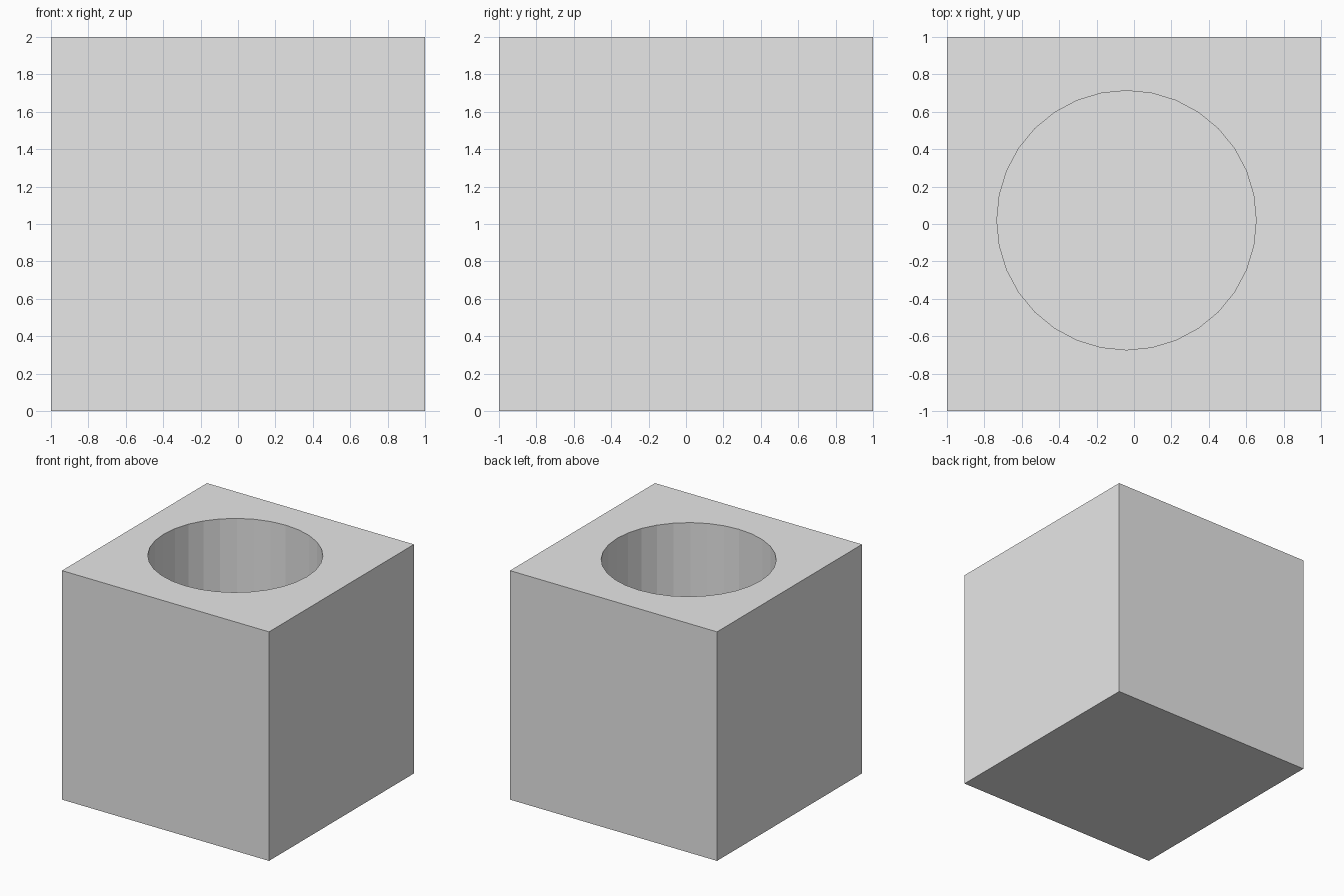
import bpy

default = bpy.data.objects.get("Cube")
if default:
    bpy.data.objects.remove(default, do_unlink=True)

SIZE = 2.0
HOLE_RADIUS = 0.693
HOLE_CENTRE = (-0.04, 0.02)
FLOOR_Z = 0.4

# Plain grey material
grey = bpy.data.materials.new("light_grey")
grey.use_nodes = True
colour = (0.8, 0.8, 0.8, 1.0)
grey.diffuse_color = colour
grey.node_tree.nodes["Principled BSDF"].inputs["Base Color"].default_value = colour

# Solid block
bpy.ops.mesh.primitive_cube_add(size=SIZE, location=(0, 0, SIZE / 2))
block = bpy.context.object
block.name = "block"
block.data.materials.append(grey)

# Faceted round pocket, open at the top and slightly off centre
depth = SIZE - FLOOR_Z + 0.2
bpy.ops.mesh.primitive_cylinder_add(
    vertices=32, radius=HOLE_RADIUS, depth=depth,
    location=(*HOLE_CENTRE, FLOOR_Z + depth / 2))
cutter = bpy.context.object
cutter.name = "pocket_cutter"
cutter.data.materials.append(grey)
cutter.hide_render = True
cutter.display_type = 'WIRE'

# Cut the pocket and discard the cutter
cut = block.modifiers.new("pocket", 'BOOLEAN')
cut.operation = 'DIFFERENCE'
cut.solver = 'EXACT'
cut.object = cutter
bpy.ops.object.select_all(action='DESELECT')
block.select_set(True)
bpy.context.view_layer.objects.active = block
bpy.ops.object.modifier_apply(modifier=cut.name)
bpy.data.objects.remove(cutter, do_unlink=True)
